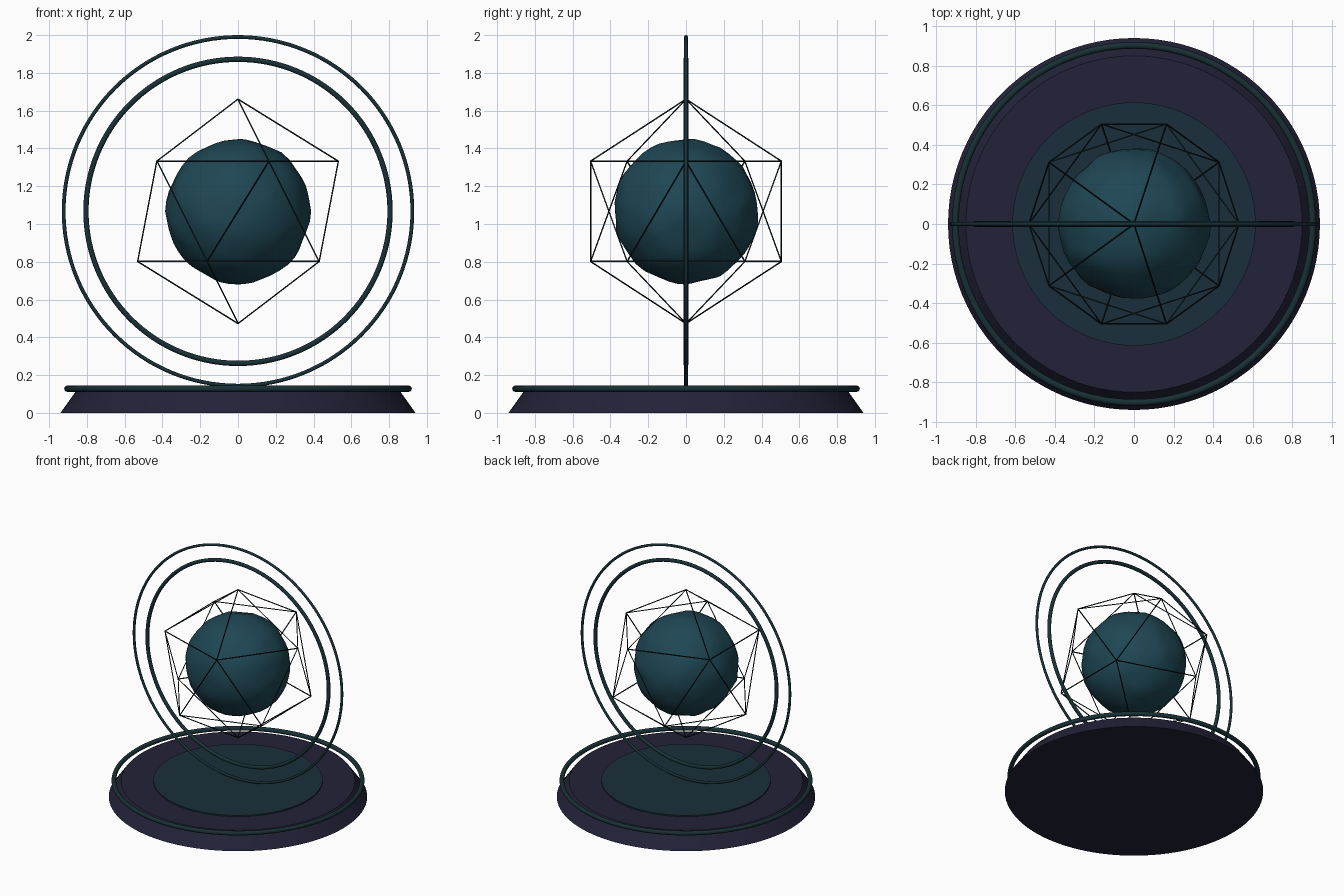
import bpy
from math import radians
from mathutils import noise

if "Cube" in bpy.data.objects:
    bpy.data.objects.remove(bpy.data.objects["Cube"])

CZ = 1.067  # height of the core centre


def material(name, rgb):
    m = bpy.data.materials.new(name)
    m.diffuse_color = (*rgb, 1)
    m.use_nodes = True
    m.node_tree.nodes["Principled BSDF"].inputs["Base Color"].default_value = m.diffuse_color
    return m


NAVY = material("navy", (0.016, 0.016, 0.040))
DISC = material("dark_teal", (0.010, 0.028, 0.043))
RING = material("ring_teal", (0.009, 0.030, 0.036))
CORE = material("core_teal", (0.013, 0.062, 0.088))
WIRE = material("wire_black", (0.004, 0.010, 0.013))


def finish(name, mat, smooth=True):
    ob = bpy.context.object
    ob.name = name
    ob.data.materials.append(mat)
    if smooth:
        bpy.ops.object.shade_smooth_by_angle(angle=radians(35))
    return ob


def ring(name, z, major, minor, upright):
    bpy.ops.mesh.primitive_torus_add(
        location=(0, 0, z), rotation=(radians(90) if upright else 0, 0, 0),
        major_radius=major, minor_radius=minor,
        major_segments=128, minor_segments=12)
    return finish(name, RING)


# tapered pedestal, inset disc and floating rim
bpy.ops.mesh.primitive_cone_add(vertices=96, radius1=0.94, radius2=0.85,
                                depth=0.126, location=(0, 0, 0.063))
finish("pedestal", NAVY)
bpy.ops.mesh.primitive_cylinder_add(vertices=96, radius=0.615, depth=0.022,
                                    location=(0, 0, 0.125))
finish("pedestal_disc", DISC)
ring("pedestal_rim", 0.128, 0.903, 0.017, False)

# two upright rings around the core
ring("outer_ring", CZ, 0.923, 0.010, True)
ring("inner_ring", CZ, 0.805, 0.014, True)

# lumpy core
bpy.ops.mesh.primitive_ico_sphere_add(subdivisions=4, radius=0.381,
                                      location=(0, 0, CZ))
core = finish("core", CORE, smooth=False)
for v in core.data.vertices:
    v.co *= 1 + 0.035 * noise.noise(v.co * 9)
bpy.ops.object.shade_smooth()

# icosahedron wire cage
bpy.ops.mesh.primitive_ico_sphere_add(subdivisions=1, radius=0.594,
                                      location=(0, 0, CZ))
cage = finish("wire_cage", WIRE, smooth=False)
wire = cage.modifiers.new("wire", 'WIREFRAME')
wire.thickness = 0.009
wire.offset = 0
